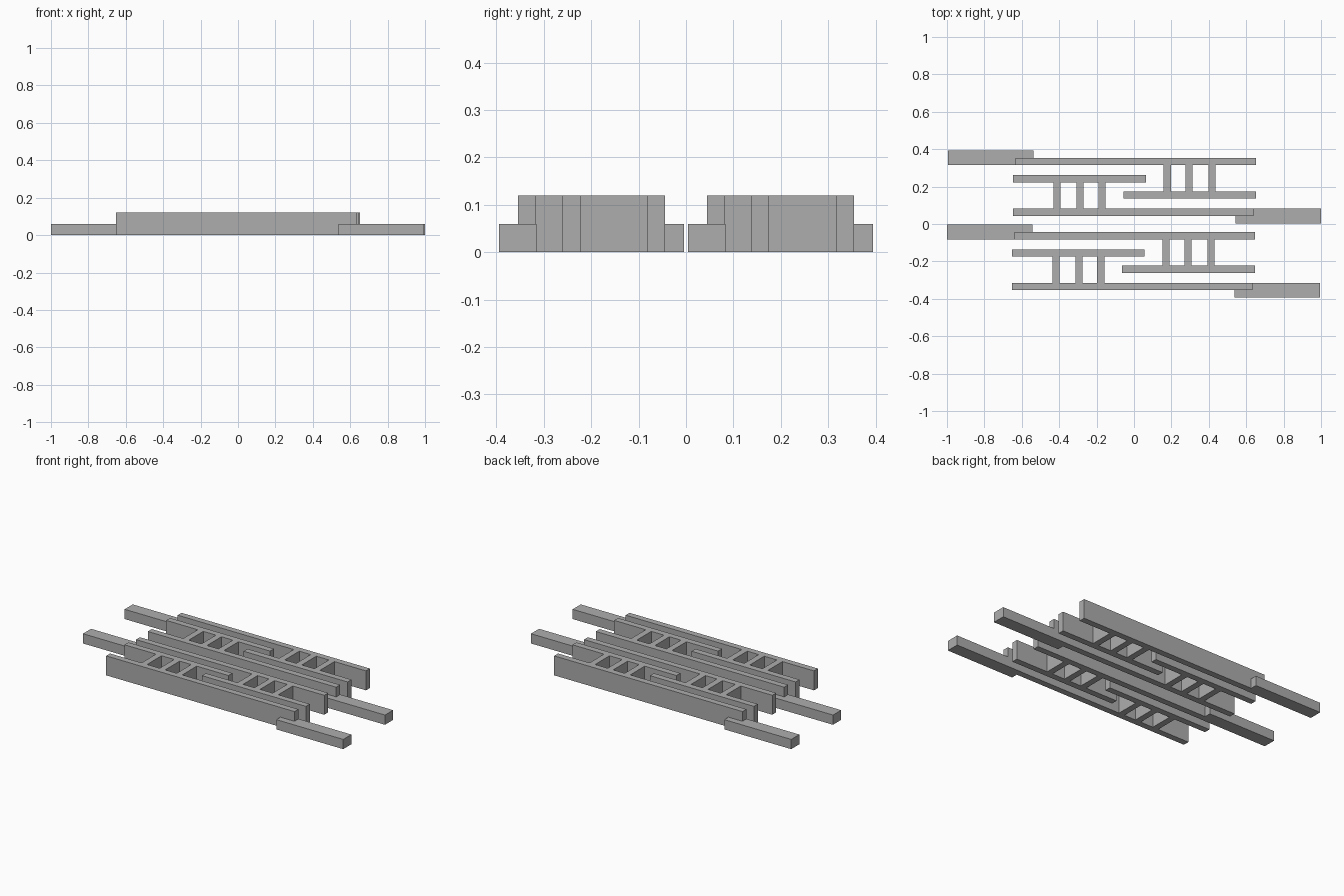
import bpy
import bmesh
from math import pi
from mathutils import Matrix, Vector

cube = bpy.data.objects.get("Cube")
if cube:
    bpy.data.objects.remove(cube, do_unlink=True)

grey = bpy.data.materials.new("plain_grey")
grey.use_nodes = True
GREY = (0.42, 0.42, 0.42, 1)
grey.diffuse_color = GREY
grey.node_tree.nodes["Principled BSDF"].inputs["Base Color"].default_value = GREY

WALL, ARM_HEIGHT, HEIGHT = 0.038, 0.06, 0.12
RUNGS = (-0.412, -0.288, -0.172)


def finish(bm, name, matrix):
    bm.transform(matrix)
    bmesh.ops.recalc_face_normals(bm, faces=bm.faces)
    mesh = bpy.data.meshes.new(name)
    bm.to_mesh(mesh)
    bm.free()
    mesh.materials.append(grey)
    bpy.context.collection.objects.link(bpy.data.objects.new(name, mesh))


def make_frame(name, matrix):
    """Long rail, short rail and three rungs as one extruded footprint."""
    start, short_end, long_end = -0.646, 0.063, 0.639
    xs = [start] + [r + s * WALL / 2 for r in RUNGS for s in (-1, 1)] + [short_end, long_end]
    ys = [0.044, 0.044 + WALL, 0.223, 0.223 + WALL]
    bm = bmesh.new()
    grid = [[bm.verts.new((x, y, 0)) for y in ys] for x in xs]
    for i in range(len(xs) - 1):
        for j in range(len(ys) - 1):
            is_rung = i in (1, 3, 5)
            if j == 0 or (j == 1 and is_rung) or (j == 2 and xs[i] < short_end):
                bm.faces.new((grid[i][j], grid[i + 1][j], grid[i + 1][j + 1], grid[i][j + 1]))
    bmesh.ops.delete(bm, geom=[v for v in bm.verts if not v.link_faces], context='VERTS')
    top = bmesh.ops.extrude_face_region(bm, geom=bm.faces[:])["geom"]
    bmesh.ops.translate(bm, vec=(0, 0, HEIGHT),
                        verts=[e for e in top if isinstance(e, bmesh.types.BMVert)])
    finish(bm, name, matrix)


def make_arm(name, matrix):
    """Low square bar that overlaps the end of the long rail."""
    low, high = Vector((0.543, 0.004, 0)), Vector((1.0, 0.083, ARM_HEIGHT))
    bm = bmesh.new()
    bmesh.ops.create_cube(bm, size=1, matrix=Matrix.Translation((low + high) / 2)
                          @ Matrix.Diagonal((*(high - low), 1)))
    finish(bm, name, matrix)


# Two interlocking pairs, each half turned about the centre
turn = Matrix.Rotation(pi, 4, 'Z')
shift = Matrix.Translation((-0.006, -0.398, 0))
placements = {
    "back_left": Matrix.Identity(4),
    "front_left": shift,
    "front_right": turn,
    "back_right": turn @ shift,
}
for label, placement in placements.items():
    make_frame(label + "_rung_frame", placement)
    make_arm(label + "_arm", placement)
